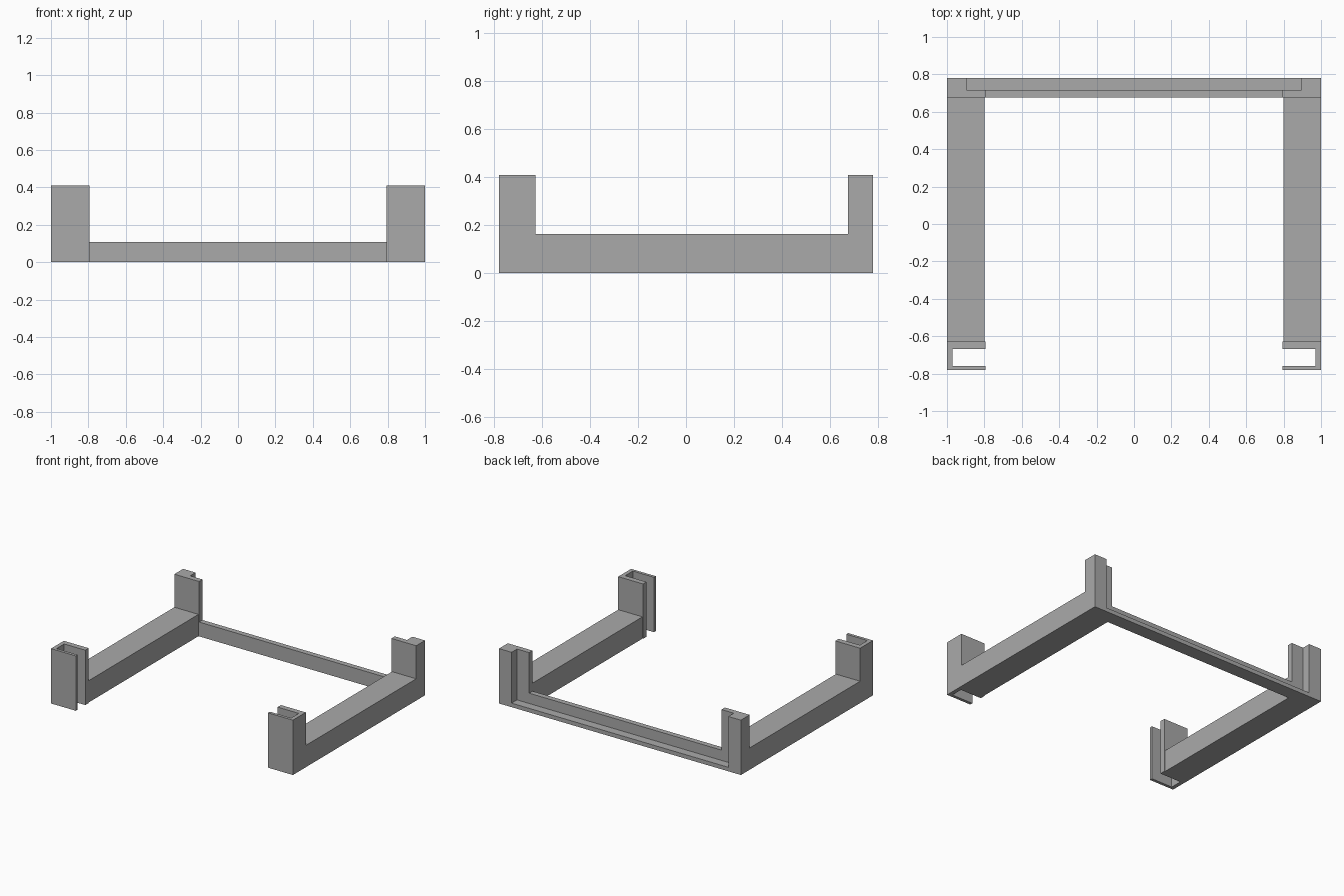
import bpy, bmesh

if "Cube" in bpy.data.objects:
    bpy.data.objects.remove(bpy.data.objects["Cube"])

grey = bpy.data.materials.new("plain grey")
grey.diffuse_color = (0.4, 0.4, 0.4, 1)
grey.use_nodes = True
grey.node_tree.nodes["Principled BSDF"].inputs["Base Color"].default_value = grey.diffuse_color


def prism(name, outline, height, mirrored=False):
    """Extrude a plan outline up from the ground, optionally mirrored across x."""
    bm = bmesh.new()
    face = bm.faces.new([bm.verts.new((x, y, 0)) for x, y in outline])
    top = bmesh.ops.extrude_face_region(bm, geom=[face])["geom"]
    bmesh.ops.translate(bm, vec=(0, 0, height),
                        verts=[v for v in top if isinstance(v, bmesh.types.BMVert)])
    bmesh.ops.recalc_face_normals(bm, faces=bm.faces)
    mesh = bpy.data.meshes.new(name)
    bm.to_mesh(mesh)
    bm.free()
    mesh.materials.append(grey)
    ob = bpy.data.objects.new(name, mesh)
    bpy.context.collection.objects.link(ob)
    if mirrored:
        mod = ob.modifiers.new("mirror", "MIRROR")
        mod.use_axis[0] = True
        mod.use_mirror_merge = False
    return ob


def rect(x0, x1, y0, y1):
    return [(x0, y0), (x1, y0), (x1, y1), (x0, y1)]


POST_H = 0.41
INNER = 0.795          # inner edge of the corner pieces

# Side rails running front to back
prism("side_rail", rect(0.80, 1.0, -0.628, 0.676), 0.163, True)

# Front corner brackets: channel open towards the middle, open top and bottom
prism("front_bracket", [(INNER, -0.78), (1, -0.78), (1, -0.628), (INNER, -0.628),
                        (INNER, -0.668), (0.97, -0.668), (0.97, -0.758),
                        (INNER, -0.758)], POST_H, True)

# Rear corner posts: L-shaped, notched at the back inner side
prism("rear_post", [(INNER, 0.676), (1, 0.676), (1, 0.78), (0.896, 0.78),
                    (0.896, 0.716), (INNER, 0.716)], POST_H, True)

# Rear crossbar: upright lip with a low ledge behind it
prism("rear_bar_lip", rect(-INNER, INNER, 0.676, 0.716), 0.107)
prism("rear_bar_ledge", rect(-0.896, 0.896, 0.716, 0.78), 0.03)
